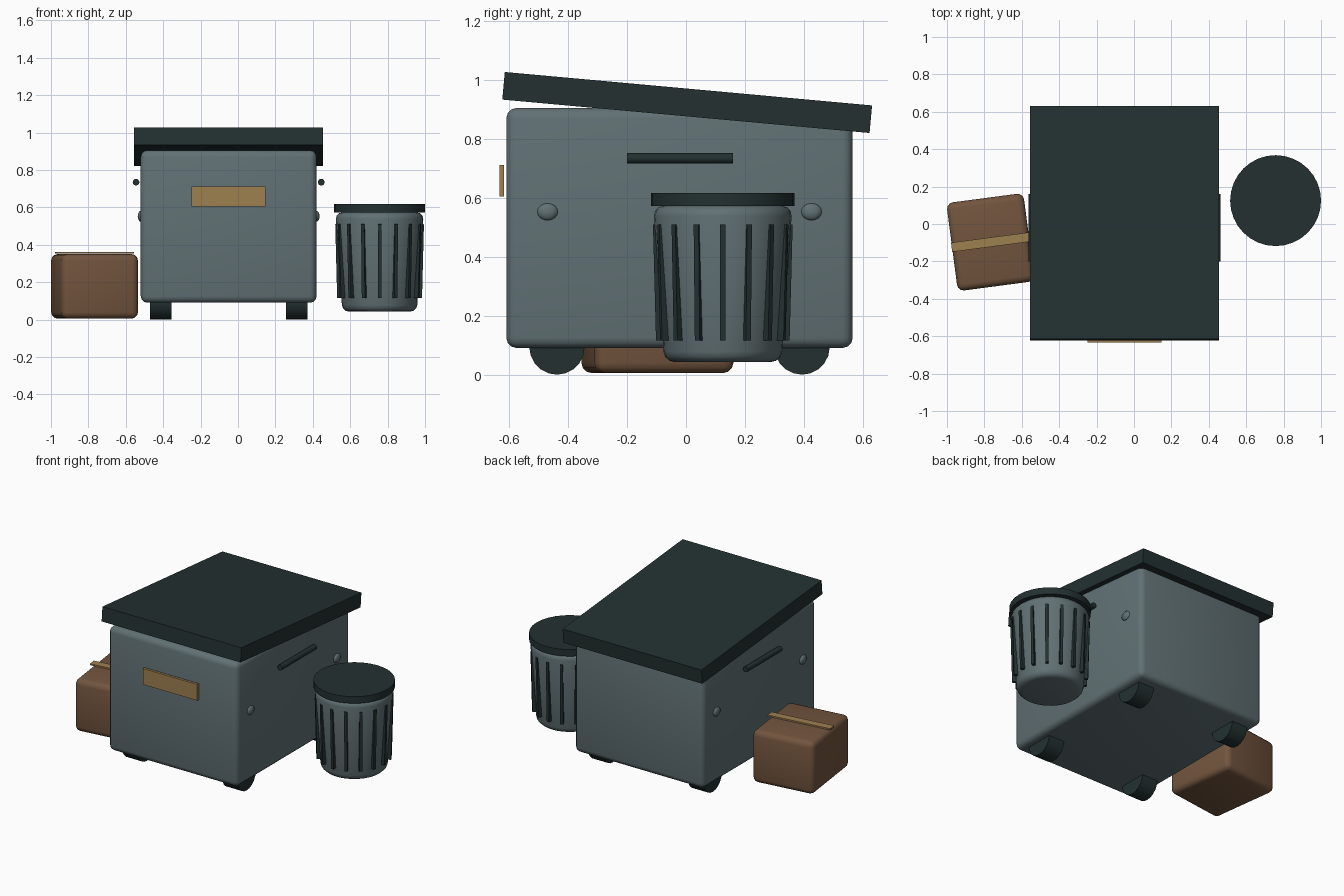
import bpy
import math
from mathutils import Matrix

if "Cube" in bpy.data.objects:
    bpy.data.objects.remove(bpy.data.objects["Cube"], do_unlink=True)


def material(name, r, g, b):
    m = bpy.data.materials.new(name)
    m.use_nodes = True
    m.diffuse_color = (r, g, b, 1)
    m.node_tree.nodes["Principled BSDF"].inputs["Base Color"].default_value = (r, g, b, 1)
    return m


GREY = material("grey_metal", 0.12, 0.165, 0.175)
DARK = material("dark_green", 0.017, 0.03, 0.03)
BROWN = material("cardboard_brown", 0.17, 0.09, 0.048)
TAN = material("tape_tan", 0.34, 0.215, 0.08)


def finish(name, mat, bevel=0, segments=3):
    ob = bpy.context.object
    ob.name = name
    ob.data.materials.append(mat)
    if bevel:
        mod = ob.modifiers.new("rounded_edges", "BEVEL")
        mod.width = bevel
        mod.segments = segments
        mod.limit_method = "ANGLE"
        mod.angle_limit = math.radians(40)
        bpy.ops.object.modifier_apply(modifier=mod.name)
    bpy.ops.object.shade_smooth_by_angle(angle=math.radians(35))
    return ob


def box(name, mat, loc, size, rot=(0, 0, 0), bevel=0):
    bpy.ops.mesh.primitive_cube_add(size=1, location=loc, rotation=rot)
    ob = bpy.context.object
    ob.data.transform(Matrix.Diagonal((*size, 1)))
    return finish(name, mat, bevel)


def cylinder(name, mat, loc, r1, r2, depth, sides=32, along_x=False, along_y=False, bevel=0):
    rot = (math.pi / 2 if along_y else 0, math.pi / 2 if along_x else 0, 0)
    bpy.ops.mesh.primitive_cone_add(vertices=sides, radius1=r1, radius2=r2,
                                    depth=depth, location=loc, rotation=rot)
    return finish(name, mat, bevel)


# Large bin: body, sloping lid, front label
CX, CY = -0.05, -0.022
box("bin_body", GREY, (CX, CY, 0.498), (0.94, 1.176, 0.815), bevel=0.035)
box("bin_lid", DARK, (CX, 0.004, 0.924), (1.01, 1.252, 0.094), rot=(math.radians(-5.2), 0, 0))
box("bin_label", TAN, (CX, -0.626, 0.658), (0.395, 0.016, 0.106))

# Side handles, hinge bolts and wheels
for side, sx in (("right", -1), ("left", 1)):
    cylinder(side + "_handle", DARK, (CX + sx * 0.495, -0.02, 0.735), 0.018, 0.018, 0.36,
             sides=12, along_y=True)
    for end, sy in (("front", -1), ("back", 1)):
        bpy.ops.mesh.primitive_uv_sphere_add(segments=12, ring_count=8, radius=1,
                                             location=(CX + sx * 0.47, CY + sy * 0.448, 0.553))
        bpy.context.object.data.transform(Matrix.Diagonal((0.016, 0.035, 0.029, 1)))
        finish(f"{side}_{end}_bolt", GREY)
        cylinder(f"{side}_{end}_wheel", DARK, (CX + sx * 0.363, CY + sy * 0.416, 0.094),
                 0.094, 0.094, 0.115, sides=20, along_x=True)

# Small can with its lid
TX, TY = 0.757, 0.125
cylinder("can_body", GREY, (TX, TY, 0.308), 0.199, 0.236, 0.53, bevel=0.035)
cylinder("can_lid", DARK, (TX, TY, 0.595), 0.243, 0.243, 0.045)

# Ribs standing around the can, leaning out slightly
for i in range(16):
    a = i * math.tau / 16
    rib = box(f"can_rib_{i + 1}", DARK, (0, 0, 0), (0.024, 0.018, 0.395))
    rib.matrix_world = (Matrix.Translation((TX, TY, 0.313)) @ Matrix.Rotation(a, 4, "Z")
                        @ Matrix.Translation((0.22, 0, 0))
                        @ Matrix.Rotation(math.radians(1.5), 4, "Y"))

# Cardboard box with a strip of tape
TURN = (0, 0, math.radians(7.5))
box("cardboard_box", BROWN, (-0.767, -0.097, 0.178), (0.415, 0.475, 0.345), TURN, bevel=0.035)
box("tape_strip", TAN, (-0.767, -0.097, 0.358), (0.42, 0.05, 0.009), TURN)
